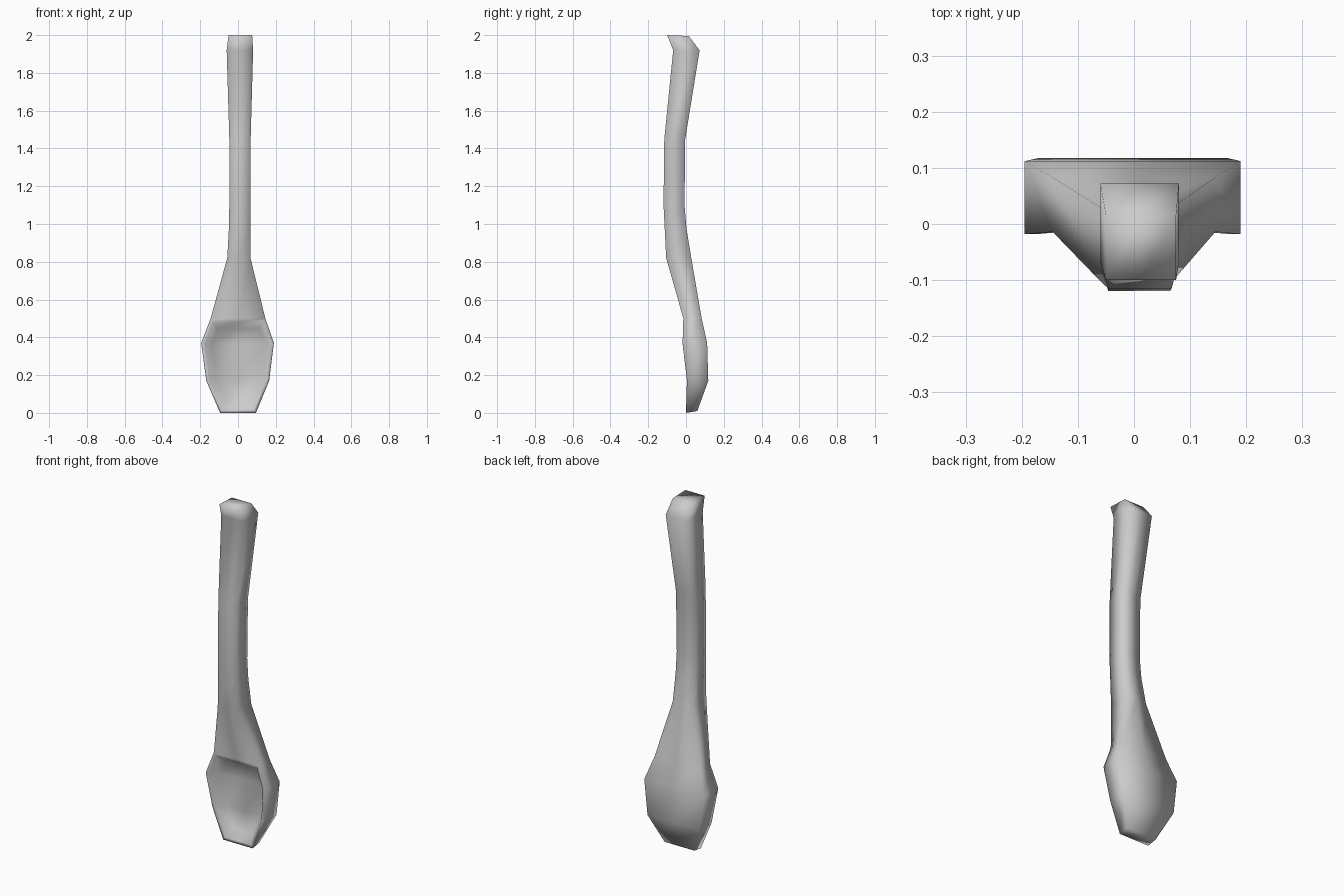
import bpy, bmesh

if "Cube" in bpy.data.objects:
    bpy.data.objects.remove(bpy.data.objects["Cube"])

# Cross-sections from bowl tip to handle end:
# front z, back z, left x, right x, front y, back y
SECTIONS = [
    (0.00, 0.01, -0.095, 0.095, 0.000, 0.060),
    (0.17, 0.17, -0.168, 0.165, 0.005, 0.118),
    (0.37, 0.37, -0.195, 0.190, -0.018, 0.112),
    (0.50, 0.50, -0.145, 0.145, -0.014, 0.083),
    (0.82, 0.82, -0.057, 0.066, -0.105, 0.028),
    (0.98, 0.98, -0.048, 0.065, -0.113, 0.002),
    (1.10, 1.10, -0.046, 0.065, -0.119, -0.008),
    (1.45, 1.45, -0.046, 0.067, -0.115, -0.004),
    (1.92, 1.92, -0.060, 0.080, -0.068, 0.072),
    (2.00, 1.995, -0.050, 0.075, -0.100, 0.015),
]

bm = bmesh.new()

# Six-point rings: front and back edges each have a centre point
rings = []
for zf, zb, xl, xr, yf, yb in SECTIONS:
    xc = (xl + xr) / 2
    front = [(x, yf, zf) for x in (xl, xc, xr)]
    back = [(x, yb, zb) for x in (xr, xc, xl)]
    rings.append([bm.verts.new(p) for p in front + back])

# Skin the rings, remembering the front faces of the bowl
bowl = []
for i, (a, b) in enumerate(zip(rings, rings[1:])):
    for j in range(6):
        k = (j + 1) % 6
        face = bm.faces.new((a[j], a[k], b[k], b[j]))
        if i < 3 and j < 2:
            bowl.append(face)

# End caps
for r in (rings[0], rings[-1]):
    bm.faces.new((r[0], r[1], r[4], r[5]))
    bm.faces.new((r[1], r[2], r[3], r[4]))
bmesh.ops.recalc_face_normals(bm, faces=bm.faces[:])

# Bowl hollow: a narrow rim, then a sunken floor
bmesh.ops.inset_region(bm, faces=bowl, thickness=0.018, use_even_offset=True)
bmesh.ops.inset_region(bm, faces=bowl, thickness=0.035, use_even_offset=True)
floor = {v for f in bowl for v in f.verts}
bmesh.ops.translate(bm, verts=list(floor), vec=(0, 0.05, 0))

for f in bm.faces:
    f.smooth = True
mesh = bpy.data.meshes.new("spoon")
bm.to_mesh(mesh)
bm.free()
spoon = bpy.data.objects.new("spoon", mesh)
bpy.context.collection.objects.link(spoon)
